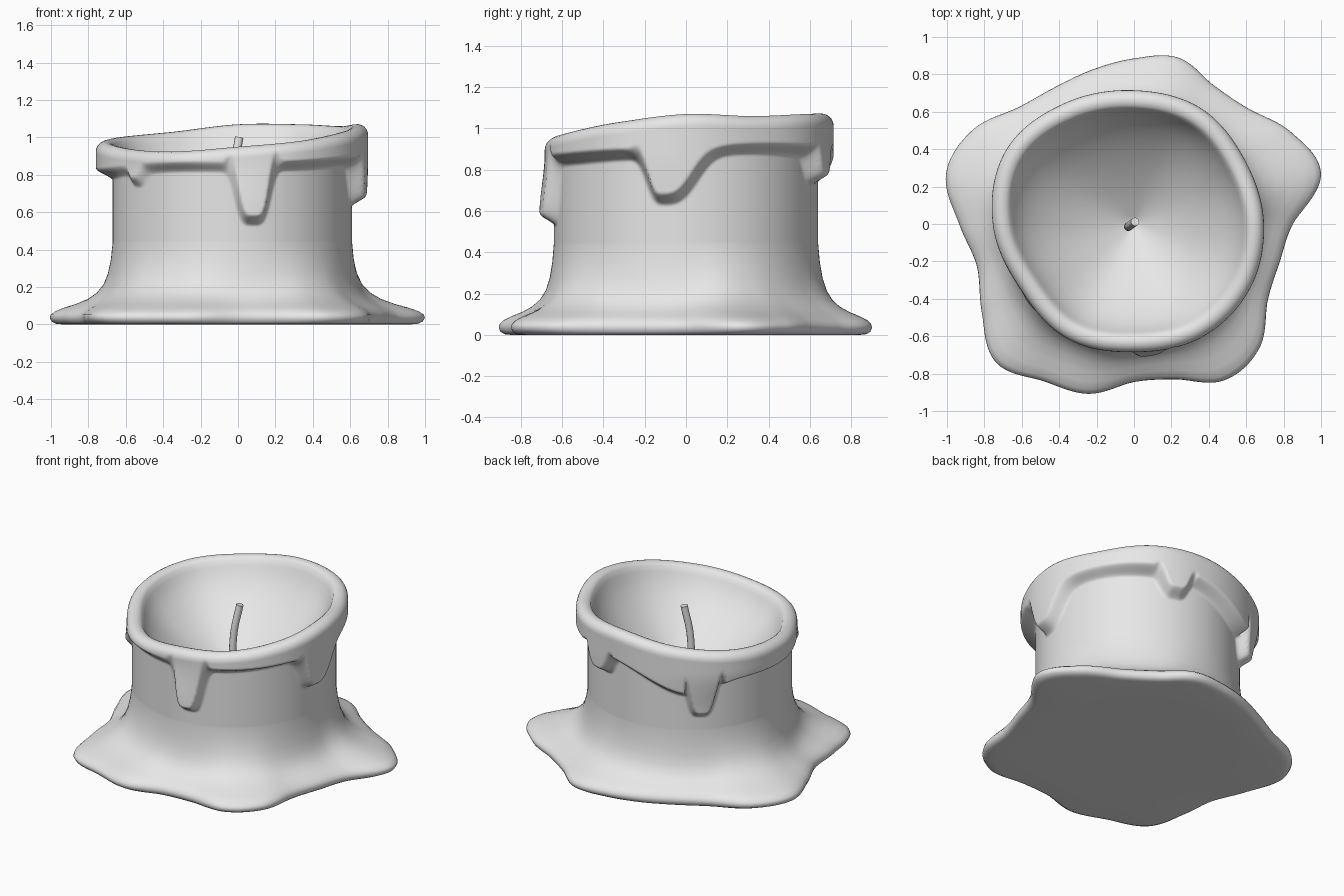
import bpy
import bmesh
import math

if "Cube" in bpy.data.objects:
    bpy.data.objects.remove(bpy.data.objects["Cube"], do_unlink=True)

SEGMENTS = 400

# Outlines sampled evenly counter-clockwise, starting at +x
PUDDLE_RADIUS = [.85, 1.035, .975, .87, .855, .92, .885, .855, .845, .88, 1.0, 1.04,
                 .935, .87, .94, 1.045, .97, .94, .845, .86, .965, .945, .825, .805]
RIM_RADIUS = [.695, .685, .715, .715, .745, .79, .755, .70, .71, .685, .705, .71]
RIM_HEIGHT = [1.07, 1.06, 1.07, 1.07, 1.03, 1.0, .97, .935, .925, .95, .98, 1.03]
LIP_HEIGHT = [.86, .88, .87, .85, .82, .79, .78, .80, .82, .82, .83, .85]

# Drips: angle, lowest height, spread clockwise, spread counter-clockwise, squareness
DRIPS = [(277, .535, 9.5, 9.5, 4), (350, .635, 9, 17, 3), (73, .73, 9, 9, 4),
         (133, .54, 9, 9, 4), (129, .68, 27, 15, 2), (217, .74, 6, 6, 3)]


def around(samples, angle):
    """Smooth closed interpolation of evenly spaced samples."""
    count = len(samples)
    place = (angle / math.tau * count) % count
    i = int(place)
    t = place - i
    a, b, c, d = (samples[(i + k) % count] for k in (-1, 0, 1, 2))
    return b + t / 2 * (c - a + t * (2 * a - 5 * b + 4 * c - d + t * (3 * (b - c) + d - a)))


def smoothstep(low, high, value):
    t = min(1, max(0, (value - low) / (high - low)))
    return t * t * (3 - 2 * t)


def lip_edge(angle):
    """Height of the lower edge of the melted overhang."""
    base = around(LIP_HEIGHT, angle)
    lowest = base
    for centre, bottom, before, after, squareness in DRIPS:
        offset = (math.degrees(angle) - centre + 180) % 360 - 180
        spread = after if offset > 0 else before
        weight = math.exp(-abs(offset / spread) ** squareness)
        lowest = min(lowest, base + (bottom - base) * weight)
    return lowest


def body_radius(angle):
    return .64 - .03 * math.cos(angle)


def section(angle):
    """Radius and height pairs from the underside to the bowl."""
    body = body_radius(angle)
    spread = around(PUDDLE_RADIUS, angle) - body
    rim = around(RIM_RADIUS, angle)
    top = around(RIM_HEIGHT, angle)
    rows = [(body * .5, 0), (body, 0)]

    # Puddle and flare into the body
    for out, height in [(.8, 0), (.9, .003), (.97, .015), (1, .035), (.985, .052),
                        (.92, .07), (.78, .09), (.6, .11), (.42, .137), (.28, .17),
                        (.17, .215), (.09, .275), (.035, .35), (0, .44)]:
        rows.append((body + spread * out, height))

    # Body wall with overhang and drips
    edge = lip_edge(angle)
    step = .01
    slope = (lip_edge(angle + step) - lip_edge(angle - step)) / (2 * step * body)
    tilt = math.sqrt(1 + slope * slope)
    wall_top = top - .055
    wall_rows = 70
    for k in range(1, wall_rows + 1):
        z = .44 + (wall_top - .44) * k / wall_rows
        cover = smoothstep(-.012, .055, (z - edge) / tilt)
        outer = body + .075
        outer += (rim - outer) * smoothstep(.55, .88, z)
        rows.append((body + (outer - body) * cover, z))

    # Rounded rim
    bead = .055
    for k in range(1, 9):
        turn = math.radians(17 * k)
        rows.append((rim - bead + bead * math.cos(turn), top - bead + bead * math.sin(turn)))

    # Hollow bowl
    inner, start = rows[-1]
    floor = .48
    for out, lift in [(.975, .935), (.945, .86), (.9, .77), (.83, .665), (.74, .555),
                      (.62, .43), (.48, .31), (.34, .2), (.2, .105), (.07, .03)]:
        rows.append((inner * out, floor + (start - floor) * lift))
    return rows


def add_material(name, colour):
    material = bpy.data.materials.new(name)
    material.use_nodes = True
    material.diffuse_color = colour
    material.node_tree.nodes["Principled BSDF"].inputs["Base Color"].default_value = colour
    return material


wax = add_material("pale_grey_wax", (.8, .8, .8, 1))

# Candle: one closed skin of angular sections
bm = bmesh.new()
columns = []
for s in range(SEGMENTS):
    angle = math.tau * s / SEGMENTS
    columns.append([bm.verts.new((r * math.cos(angle), r * math.sin(angle), z))
                    for r, z in section(angle)])
bowl_centre = bm.verts.new((0, 0, .475))
base_centre = bm.verts.new((0, 0, 0))
for s in range(SEGMENTS):
    here, after = columns[s], columns[(s + 1) % SEGMENTS]
    for k in range(len(here) - 1):
        bm.faces.new((here[k], after[k], after[k + 1], here[k + 1]))
    bm.faces.new((here[-1], after[-1], bowl_centre))
    bm.faces.new((after[0], here[0], base_centre))
bmesh.ops.recalc_face_normals(bm, faces=bm.faces)
mesh = bpy.data.meshes.new("candle_body")
bm.to_mesh(mesh)
bm.free()
candle = bpy.data.objects.new("candle_body", mesh)
bpy.context.collection.objects.link(candle)
candle.data.materials.append(wax)

# Wick: bent round cord
curve = bpy.data.curves.new("wick", "CURVE")
curve.dimensions = "3D"
curve.bevel_depth = .023
curve.bevel_resolution = 3
curve.use_fill_caps = True
spline = curve.splines.new("BEZIER")
path = [(-.03, -.015, .46), (-.025, -.01, .8), (.006, .012, 1.0)]
spline.bezier_points.add(len(path) - 1)
for point, position in zip(spline.bezier_points, path):
    point.co = position
    point.handle_left_type = point.handle_right_type = "AUTO"
wick = bpy.data.objects.new("wick", curve)
bpy.context.collection.objects.link(wick)
wick.data.materials.append(wax)
bpy.ops.object.select_all(action="DESELECT")
wick.select_set(True)
bpy.context.view_layer.objects.active = wick
bpy.ops.object.convert(target="MESH")

# Smooth wax, sharp cut ends
bpy.ops.object.select_all(action="DESELECT")
for part in (candle, bpy.context.view_layer.objects.active):
    part.select_set(True)
bpy.ops.object.shade_smooth_by_angle(angle=math.radians(75))
